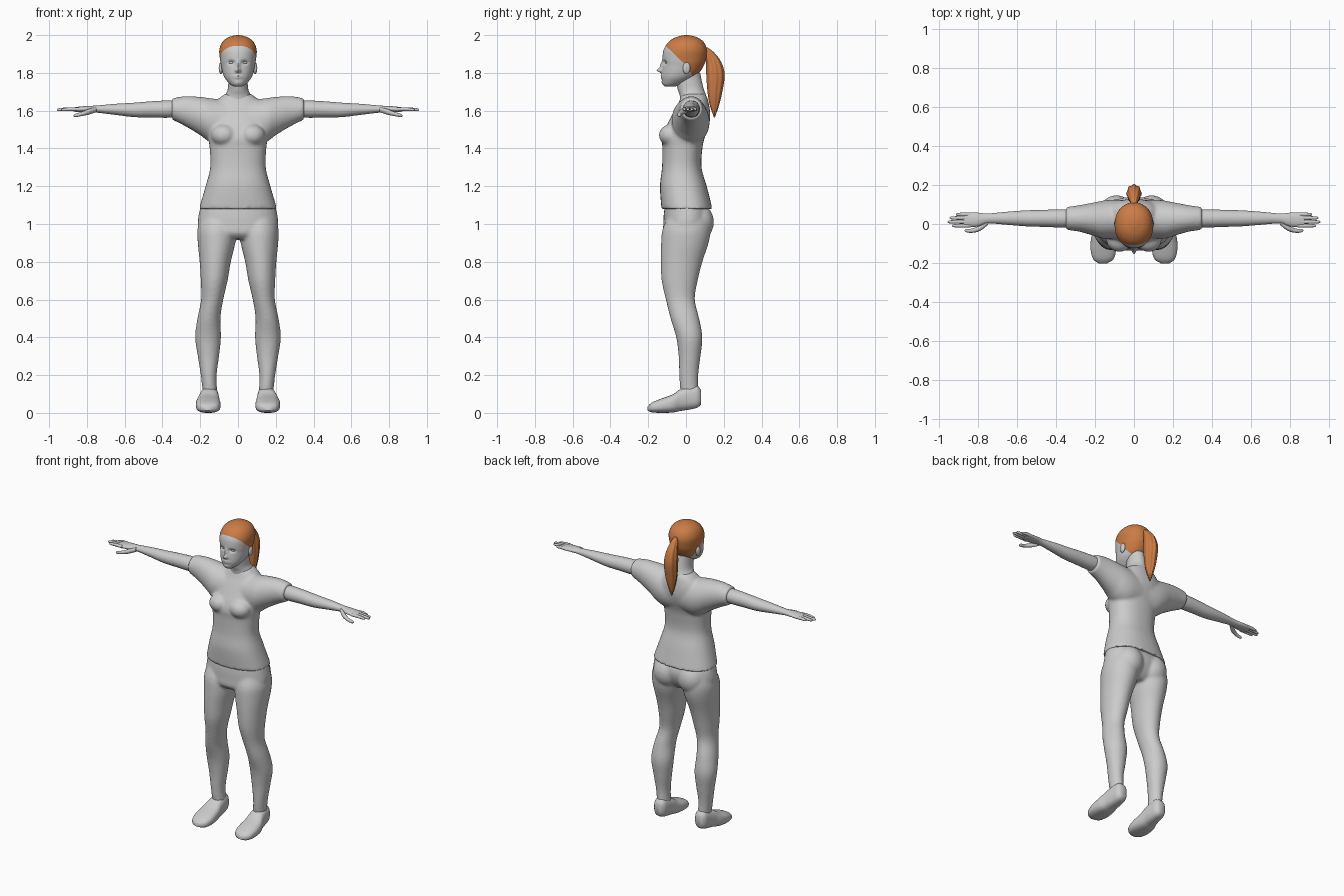
import bpy
import bmesh
import math
from mathutils import Matrix, Vector

cube = bpy.data.objects.get("Cube")
if cube:
    bpy.data.objects.remove(cube, do_unlink=True)

SIDES = (1, -1)
# coordinate order for each loft axis: along, first span, second span
ORDER = {"z": (2, 1, 0), "x": (0, 1, 2), "y": (1, 2, 0)}


def material(name, colour):
    mat = bpy.data.materials.new(name)
    mat.use_nodes = True
    mat.diffuse_color = (*colour, 1)
    mat.node_tree.nodes["Principled BSDF"].inputs["Base Color"].default_value = (*colour, 1)
    return mat


grey = material("plain grey", (0.6, 0.6, 0.6))
auburn = material("auburn hair", (0.6, 0.2, 0.06))


def spline(points, steps):
    """Smooth curve through every station."""
    result = []
    last = len(points) - 1
    for i in range(last):
        a, b, c, d = (points[min(max(i + j, 0), last)] for j in (-1, 0, 1, 2))
        for s in range(steps):
            t = s / steps
            result.append([q + 0.5 * t * (r - p + t * (2 * p - 5 * q + 4 * r - w
                           + t * (3 * (q - r) + w - p)))
                           for p, q, r, w in zip(a, b, c, d)])
    return result + [list(points[-1])]


def loft(bm, axis, stations, side=1, power=2.0, sides=32, steps=4, flute=0.0):
    """Skin oval rings; each station is along, low, high, then low, high or a half width."""
    full = [s if len(s) == 5 else (*s[:3], -s[3], s[3]) for s in stations]
    rings = []
    for along, a0, a1, b0, b1 in spline(full, steps):
        ring = []
        for i in range(sides):
            angle = 2 * math.pi * i / sides
            ripple = 1 + flute * math.cos(8 * angle)
            co = Vector((0, 0, 0))
            spans = ((a0, a1, math.cos(angle)), (b0, b1, math.sin(angle)))
            co[ORDER[axis][0]] = along
            for slot, (low, high, wave) in zip(ORDER[axis][1:], spans):
                reach = math.copysign(abs(wave) ** (2 / power), wave) * ripple
                co[slot] = (low + high) / 2 + (high - low) / 2 * reach
            co.x *= side
            ring.append(bm.verts.new(co))
        rings.append(ring)
    for lower, upper in zip(rings, rings[1:]):
        for i in range(sides):
            j = (i + 1) % sides
            bm.faces.new((lower[i], lower[j], upper[j], upper[i]))
    bm.faces.new(rings[0])
    bm.faces.new(rings[-1])


def ball(bm, centre, size):
    matrix = Matrix.Translation(centre) @ Matrix.Diagonal((*size, 1))
    bmesh.ops.create_uvsphere(bm, u_segments=24, v_segments=14, radius=1, matrix=matrix)


def finish(name, bm, mats, fuse=False):
    bmesh.ops.recalc_face_normals(bm, faces=bm.faces[:])
    mesh = bpy.data.meshes.new(name)
    bm.to_mesh(mesh)
    bm.free()
    for mat in mats:
        mesh.materials.append(mat)
    obj = bpy.data.objects.new(name, mesh)
    bpy.context.scene.collection.objects.link(obj)
    bpy.ops.object.select_all(action="DESELECT")
    obj.select_set(True)
    bpy.context.view_layer.objects.active = obj
    bpy.ops.object.shade_smooth_by_angle(angle=math.radians(50))
    if fuse:
        # blend overlapping volumes into one soft surface
        remesh = obj.modifiers.new("fuse", "REMESH")
        remesh.mode = "VOXEL"
        remesh.voxel_size = 0.008
        remesh.use_smooth_shade = True
        relax = obj.modifiers.new("relax", "SMOOTH")
        relax.factor = 0.5
        relax.iterations = 8
    return obj


# Shirt: torso, bust and short sleeves
bm = bmesh.new()
loft(bm, "z", [(1.08, -.13, .14, .207), (1.2, -.138, .11, .172), (1.3, -.127, .082, .147),
               (1.4, -.125, .087, .15), (1.45, -.128, .097, .157), (1.5, -.113, .115, .165),
               (1.55, -.088, .127, .16), (1.6, -.062, .127, .15), (1.64, -.04, .12, .125),
               (1.67, -.028, .112, .095), (1.69, -.02, .1, .065)], power=2.3)
for side in SIDES:
    ball(bm, (side * .075, -.078, 1.47), (.068, .066, .058))
    loft(bm, "x", [(0, -.07, .12, 1.43, 1.65), (.1, -.075, .125, 1.42, 1.66),
                   (.16, -.075, .12, 1.44, 1.668), (.2, -.063, .112, 1.47, 1.673),
                   (.28, -.04, .097, 1.518, 1.677), (.35, -.03, .087, 1.553, 1.665)], side)
finish("shirt", bm, [grey], fuse=True)

# Trousers: pelvis, seat and legs
bm = bmesh.new()
loft(bm, "z", [(1.11, -.11, .11, .195), (1.05, -.118, .13, .208), (1, -.12, .125, .213),
               (.95, -.12, .1, .2), (.92, -.09, .07, .15)], power=2.2)
for side in SIDES:
    ball(bm, (side * .09, .06, 1.01), (.09, .088, .1))
    loft(bm, "z", [(1.03, -.1, .12, .02, .2), (.97, -.125, .13, .008, .215),
                   (.9, -.132, .12, .014, .213), (.8, -.134, .087, .038, .203),
                   (.7, -.129, .062, .055, .197), (.6, -.107, .047, .078, .195),
                   (.5, -.082, .07, .093, .215), (.4, -.052, .087, .09, .227),
                   (.3, -.039, .077, .1, .213), (.2, -.036, .065, .113, .197),
                   (.11, -.03, .065, .11, .187)], side)
finish("trousers", bm, [grey], fuse=True)

# Shoes with rounded toes and raised heels
for side, label in zip(SIDES, ("left", "right")):
    bm = bmesh.new()
    loft(bm, "y", [(-.203, .012, .034, .14, .18), (-.18, .003, .055, .105, .21),
                   (-.13, 0, .076, .092, .223), (-.07, .002, .098, .095, .22),
                   (-.03, .01, .125, .1, .207), (.02, .018, .142, .104, .197),
                   (.06, .028, .144, .11, .19), (.08, .045, .12, .125, .175)],
         side, power=2.6)
    finish(label + "_shoe", bm, [grey])

# Arms, with the palm narrowing into four fingers and a thumb
for side, label in zip(SIDES, ("left", "right")):
    bm = bmesh.new()
    loft(bm, "x", [(.28, -.01, .07, 1.575, 1.65), (.36, -.018, .075, 1.563, 1.654),
                   (.45, -.015, .073, 1.564, 1.65), (.55, -.012, .07, 1.566, 1.642),
                   (.65, -.004, .063, 1.578, 1.636), (.75, .003, .054, 1.59, 1.627),
                   (.8, -.012, .058, 1.592, 1.625), (.85, -.016, .06, 1.593, 1.62),
                   (.875, -.012, .054, 1.598, 1.616)], side, sides=24)
    for y, tip in ((-.009, .935), (.011, .957), (.031, .947), (.049, .915)):
        path = [(.84, .01, 1.607), (.88, .01, 1.608), (tip - .02, .0085, 1.606),
                (tip - .004, .006, 1.605), (tip, .002, 1.604)]
        loft(bm, "x", [(x, y - r, y + r, z - r, z + r) for x, r, z in path], side, sides=12)
    thumb = [(.75, .01, 1.606, .014), (.79, -.02, 1.594, .015), (.83, -.034, 1.582, .011),
             (.86, -.034, 1.575, .009), (.87, -.033, 1.573, .003)]
    loft(bm, "x", [(x, y - r, y + r, z - r, z + r) for x, y, z, r in thumb], side, sides=12)
    finish(label + "_arm", bm, [grey])

# Neck
bm = bmesh.new()
loft(bm, "z", [(1.64, -.03, .11, .09), (1.68, -.033, .106, .07), (1.71, -.043, .095, .055),
               (1.75, -.05, .085, .051), (1.8, -.04, .075, .05)])
finish("neck", bm, [grey])

# Head with sculpted face
bm = bmesh.new()
loft(bm, "z", [(1.727, -.11, -.06, .02), (1.74, -.122, -.02, .042), (1.77, -.128, .035, .068),
               (1.8, -.128, .07, .081), (1.84, -.124, .095, .09), (1.87, -.125, .106, .095),
               (1.92, -.119, .111, .099), (1.96, -.096, .096, .085), (1.985, -.062, .066, .058),
               (1.997, -.025, .03, .024), (2, -.003, .007, .004)],
     power=2.1, sides=96, steps=8)
# each feature: x, z, half width, half height, depth (negative stands out)
features = [(0, 1.813, .013, .011, -.027), (0, 1.838, .01, .02, -.014),
            (0, 1.78, .021, .009, -.008), (0, 1.78, .018, .003, .005),
            (0, 1.747, .02, .012, -.004)]
features += [(s * .035, 1.855, .017, .011, .014) for s in SIDES]
for v in bm.verts:
    if v.co.y < -.03:
        v.co.y += sum(depth * math.exp(-((v.co.x - x) / w) ** 2 - ((v.co.z - z) / h) ** 2)
                      for x, z, w, h, depth in features)

# Hairline cut: two slopes past the ear, then level at the nape
cuts = [(Vector((0, 0, 1.84)), Vector((0, slope, 1))) for slope in (.96, 1.6)]
nape = Vector((0, 0, 1.765))
for point, normal in cuts + [(nape, Vector((0, 0, 1)))]:
    bmesh.ops.bisect_plane(bm, geom=bm.verts[:] + bm.edges[:] + bm.faces[:],
                           plane_co=point, plane_no=normal)
for face in bm.faces:
    middle = face.calc_center_median()
    above = any((middle - point).dot(normal) > 0 for point, normal in cuts)
    face.material_index = int(above and middle.z > nape.z)
finish("head", bm, [grey, auburn])

# Eyes and ears
for side, label in zip(SIDES, ("left", "right")):
    bm = bmesh.new()
    ball(bm, (side * .035, -.097, 1.855), (.015, .014, .009))
    finish(label + "_eye", bm, [grey])
    bm = bmesh.new()
    ball(bm, (side * .091, .003, 1.825), (.011, .02, .031))
    finish(label + "_ear", bm, [grey])

# Ponytail with fluted strands
bm = bmesh.new()
loft(bm, "z", [(1.935, .09, .113, .01), (1.91, .095, .145, .02), (1.86, .108, .183, .031),
               (1.79, .11, .202, .038), (1.7, .116, .19, .034), (1.63, .127, .174, .022),
               (1.565, .148, .153, .003)], sides=48, flute=.06)
finish("ponytail", bm, [auburn])
